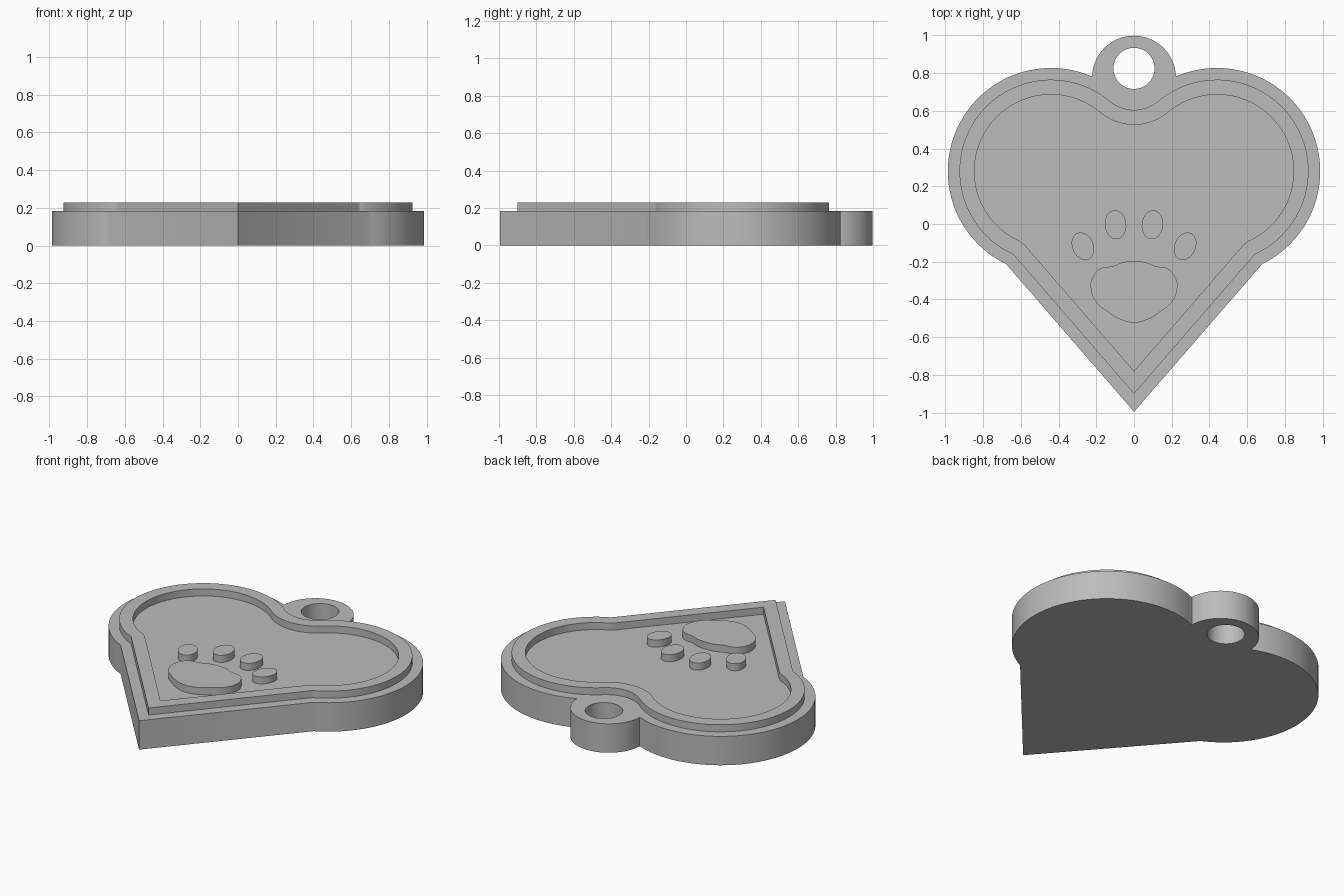
import bpy, bmesh, math
from math import cos, sin, radians as rad
from mathutils import Vector

if "Cube" in bpy.data.objects:
    bpy.data.objects.remove(bpy.data.objects["Cube"])

BASE_TOP, RELIEF_TOP = 0.184, 0.229
LOBE, LOBE_R = Vector((0.44, 0.28)), 0.547
NOTCH, NOTCH_R = Vector((0, 0.805)), 0.138      # rounded dip between the lobes
WAIST, TIP_Y = Vector((0.68, -0.21)), -0.995    # where lobe meets the straight side

grey = bpy.data.materials.new("grey")
grey.diffuse_color = (0.5, 0.5, 0.5, 1)
grey.use_nodes = True
grey.node_tree.nodes["Principled BSDF"].inputs["Base Color"].default_value = grey.diffuse_color


def arc(c, r, a0, a1, n):
    """Points on an arc, angles in degrees."""
    return [Vector((c[0] + r * cos(rad(a0 + (a1 - a0) * i / n)),
                    c[1] + r * sin(rad(a0 + (a1 - a0) * i / n)))) for i in range(n + 1)]


def mirrored(half):
    """Close a right-hand half outline (top to bottom) across x = 0."""
    pts = half + [Vector((-p.x, p.y)) for p in reversed(half)]
    out = []
    for p in pts:
        if not out or (p - out[-1]).length > 0.002:
            out.append(p)
    if (out[0] - out[-1]).length < 0.002:
        out.pop()
    return out


def heart(d, loop=False):
    """Heart outline moved inward by d; loop adds the hanging lug on top."""
    dip = math.degrees(math.atan2(*(NOTCH - LOBE).yx))
    low = math.degrees(math.atan2(*(WAIST - LOBE).yx))
    side = Vector((WAIST.x, WAIST.y - TIP_Y)).normalized()
    normal = math.degrees(math.atan2(side.x, -side.y))
    if loop:
        half = arc((0, 0.776), 0.222, 90, 2, 24)
        half += arc(LOBE, LOBE_R, 112.5, low, 56)
    else:
        half = arc(NOTCH, NOTCH_R + d, 270, 180 + dip, 12)
        half += arc(LOBE, LOBE_R - d, dip, low, 60)
    half += arc(WAIST, d, low + 180, normal, 6)
    half.append(Vector((0, TIP_Y + d / side.x)))
    return mirrored(half)


def plate(name, outlines, z0, z1, smooth_curve=False):
    """Extrude filled outlines (inner ones become holes) from z0 to z1."""
    cu = bpy.data.curves.new(name, 'CURVE')
    cu.dimensions, cu.fill_mode = '2D', 'BOTH'
    cu.extrude = (z1 - z0) / 2
    cu.resolution_u = 4
    for pts in outlines:
        sp = cu.splines.new('BEZIER' if smooth_curve else 'POLY')
        if smooth_curve:
            sp.bezier_points.add(len(pts) - 1)
            for b, p in zip(sp.bezier_points, pts):
                b.co = (p[0], p[1], 0)
                b.handle_left_type = b.handle_right_type = 'AUTO'
        else:
            sp.points.add(len(pts) - 1)
            for b, p in zip(sp.points, pts):
                b.co = (p[0], p[1], 0, 1)
        sp.use_cyclic_u = True
    ob = bpy.data.objects.new(name, cu)
    bpy.context.collection.objects.link(ob)
    bpy.ops.object.select_all(action='DESELECT')
    ob.select_set(True)
    bpy.context.view_layer.objects.active = ob
    bpy.ops.object.convert(target='MESH')
    ob = bpy.context.object
    me = ob.data
    bm = bmesh.new()
    bm.from_mesh(me)
    bmesh.ops.remove_doubles(bm, verts=bm.verts, dist=0.0005)
    bmesh.ops.recalc_face_normals(bm, faces=bm.faces)
    bmesh.ops.translate(bm, verts=bm.verts, vec=(0, 0, (z0 + z1) / 2))
    bm.to_mesh(me)
    bm.free()
    me.materials.clear()
    me.materials.append(grey)
    bpy.ops.object.shade_smooth_by_angle(angle=rad(30))
    return ob


# Heart plate with the hanging lug and its hole
hole = arc((0, 0.825), 0.109, 0, 360, 40)[:-1]
plate("heart_plate", [heart(0, True), hole], 0, BASE_TOP)

# Raised border
plate("raised_border", [heart(0.062), heart(0.141)], BASE_TOP - 0.004, RELIEF_TOP)

# Main paw pad
pad = [Vector(p) for p in ((0, -0.197), (0.06, -0.203), (0.115, -0.224), (0.175, -0.234),
                           (0.22, -0.285), (0.229, -0.345), (0.2, -0.415),
                           (0.14, -0.465), (0.075, -0.505), (0, -0.523))]
plate("paw_pad", [mirrored(pad)], BASE_TOP - 0.004, RELIEF_TOP, True)


# Toe pads, two on each side
def toe(x, y, rx, ry, tilt):
    c, s = cos(rad(tilt)), sin(rad(tilt))
    return [(x + rx * p.x * c - ry * p.y * s, y + rx * p.x * s + ry * p.y * c)
            for p in arc((0, 0), 1, 0, 360, 28)[:-1]]


for label, sx in (("left", -1), ("right", 1)):
    plate(label + "_inner_toe", [toe(sx * 0.098, -0.004, 0.057, 0.077, -sx * 6)],
          BASE_TOP - 0.004, RELIEF_TOP)
    plate(label + "_outer_toe", [toe(sx * 0.271, -0.118, 0.056, 0.076, -sx * 24)],
          BASE_TOP - 0.004, RELIEF_TOP)
